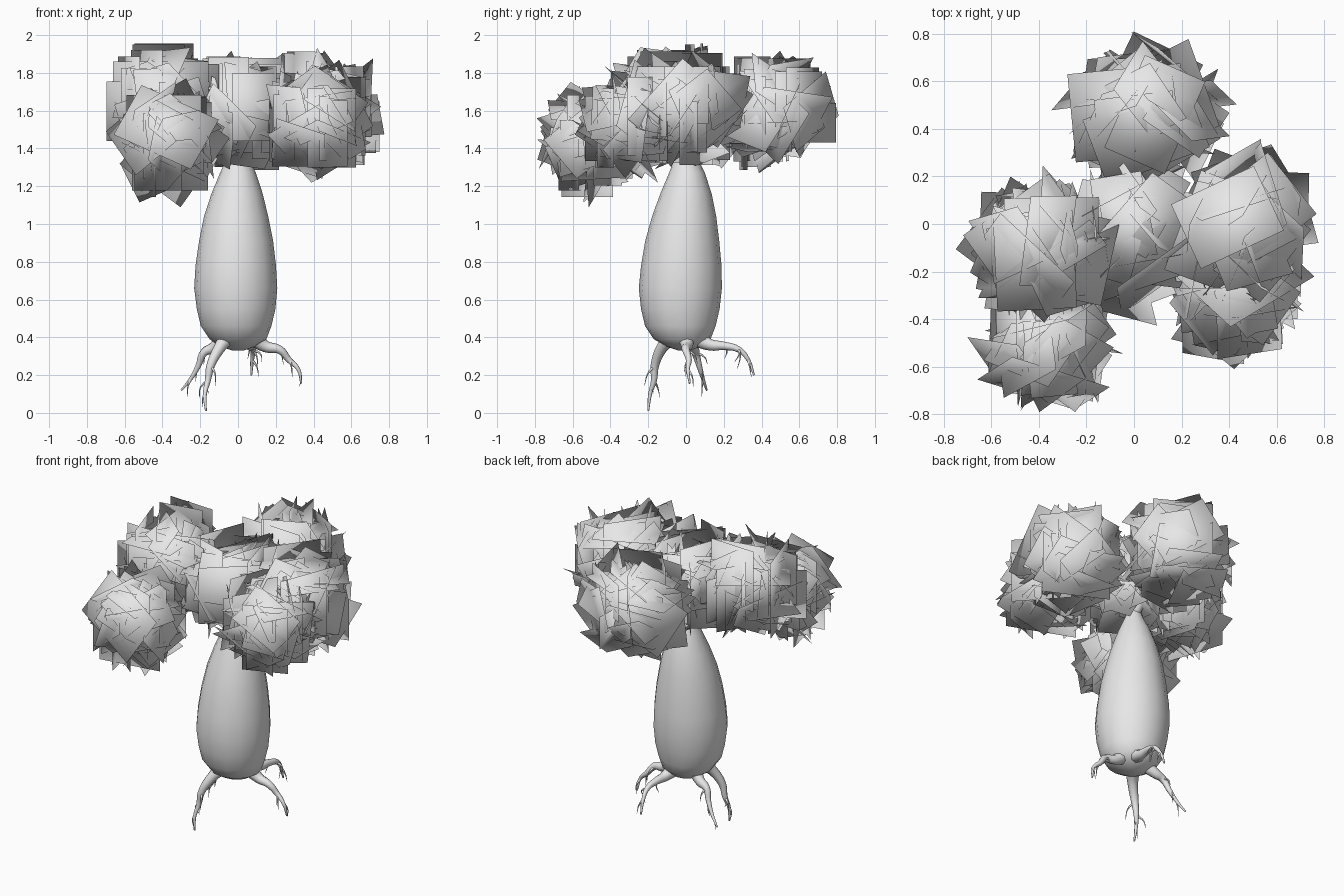
import bpy, bmesh, math, random
from mathutils import Vector, Matrix

random.seed(23)
if "Cube" in bpy.data.objects:
    bpy.data.objects.remove(bpy.data.objects["Cube"])


def material(name, value):
    mat = bpy.data.materials.new(name)
    mat.use_nodes = True
    colour = (value, value, value, 1)
    mat.diffuse_color = colour
    mat.node_tree.nodes["Principled BSDF"].inputs["Base Color"].default_value = colour
    return mat


GREY = material("light grey", 0.8)


def add_object(name, data):
    obj = bpy.data.objects.new(name, data)
    bpy.context.collection.objects.link(obj)
    data.materials.append(GREY)
    return obj


# Swollen trunk: rings of (height, radius, x shift, y shift)
RINGS = [(0.33, 0.03, 0, -0.01), (0.35, 0.09, 0, -0.01), (0.39, 0.15, 0, -0.02),
         (0.46, 0.187, -0.01, -0.03), (0.55, 0.208, -0.01, -0.03), (0.66, 0.22, -0.012, -0.03),
         (0.78, 0.213, -0.012, -0.025), (0.91, 0.196, -0.01, -0.02), (1.04, 0.17, -0.01, -0.01),
         (1.16, 0.136, -0.005, 0), (1.27, 0.095, 0, 0.005), (1.36, 0.055, 0, 0), (1.44, 0.03, 0, 0)]
SIDES = 16
bm = bmesh.new()
loops = []
for z, r, cx, cy in RINGS:
    angles = [math.tau * i / SIDES for i in range(SIDES)]
    loops.append([bm.verts.new((cx + r * math.cos(a), cy + r * math.sin(a), z)) for a in angles])
for low, high in zip(loops, loops[1:]):
    for i in range(SIDES):
        j = (i + 1) % SIDES
        bm.faces.new((low[i], low[j], high[j], high[i]))
bm.faces.new(loops[0][::-1])
bm.faces.new(loops[-1])
for f in bm.faces:
    f.smooth = True
mesh = bpy.data.meshes.new("trunk")
bm.to_mesh(mesh)
bm.free()
add_object("trunk", mesh)


# Tapered tubes for roots, rootlets and branches
def tubes(name, paths):
    curve = bpy.data.curves.new(name, "CURVE")
    curve.dimensions = "3D"
    curve.bevel_depth = 1
    curve.bevel_resolution = 2
    curve.resolution_u = 4
    for points, start, end in paths:
        spline = curve.splines.new("BEZIER")
        spline.bezier_points.add(len(points) - 1)
        for i, (bp, p) in enumerate(zip(spline.bezier_points, points)):
            bp.co = p
            bp.handle_left_type = bp.handle_right_type = "AUTO"
            bp.radius = start + (end - start) * (i / (len(points) - 1)) ** 0.6
    return add_object(name, curve)


ROOTS = {
    "front_root": [(-0.05, -0.07, 0.41), (-0.1, -0.13, 0.34), (-0.145, -0.165, 0.25),
                   (-0.16, -0.17, 0.17), (-0.175, -0.19, 0.1), (-0.17, -0.2, 0.01)],
    "right_root": [(-0.07, 0.01, 0.4), (-0.13, 0.04, 0.345), (-0.18, 0.05, 0.32),
                   (-0.21, 0.07, 0.25), (-0.25, 0.09, 0.18), (-0.3, 0.11, 0.12)],
    "left_root": [(0.08, 0, 0.4), (0.15, 0.005, 0.35), (0.22, 0.0, 0.335),
                  (0.27, 0.015, 0.28), (0.32, 0.01, 0.23), (0.335, 0.02, 0.155)],
    "back_root": [(0.04, 0.07, 0.39), (0.06, 0.13, 0.36), (0.07, 0.2, 0.355),
                  (0.08, 0.28, 0.335), (0.075, 0.33, 0.28), (0.07, 0.36, 0.2)],
}
for name, points in ROOTS.items():
    paths = [(points, 0.046, 0.005)]
    for k in (2, 3, 3, 4):
        a = Vector(points[k])
        out = Vector((points[k][0], points[k][1], 0)).normalized()
        side = Vector((-out.y, out.x, 0)) * random.uniform(-0.05, 0.05)
        drop = Vector((0, 0, -random.uniform(0.06, 0.11)))
        b = a + side + drop * 0.4 + out * 0.012
        c = a + side * 1.3 + drop + out * random.uniform(-0.01, 0.03)
        c.z = max(c.z, 0.03)
        paths.append(([a, b, c], 0.009, 0.001))
    tubes(name, paths)

# Foliage lobes: centre, radii, number of cards
LOBES = {
    "front_right_foliage": ((-0.37, -0.5, 1.45), (0.27, 0.26, 0.31), 44),
    "right_foliage": ((-0.4, -0.08, 1.64), (0.33, 0.29, 0.32), 52),
    "left_foliage": ((0.45, -0.03, 1.6), (0.31, 0.34, 0.3), 52),
    "front_left_foliage": ((0.43, -0.28, 1.54), (0.29, 0.26, 0.28), 40),
    "back_foliage": ((0.05, 0.46, 1.59), (0.32, 0.3, 0.31), 50),
    "middle_foliage": ((0.0, -0.03, 1.59), (0.31, 0.36, 0.27), 44),
}
tubes("branches", [([(0, 0, 1.38), (c[0] * 0.4, c[1] * 0.4, 1.5), c], 0.03, 0.01)
                   for c, _, _ in LOBES.values()])


# Large flat leaf cards scattered through each lobe, shaded as one soft mass
def foliage(name, centre, radii, count):
    bm = bmesh.new()
    centre = Vector(centre)
    for i in range(count):
        h = 1 - 2 * (i + 0.5) / count
        a = i * 2.39996 + random.uniform(-0.3, 0.3)
        s = math.sqrt(1 - h * h)
        d = Vector((s * math.cos(a), s * math.sin(a), h))
        kind = random.random()
        spin = random.uniform(0, math.pi)
        if abs(h) > 0.75 and kind < 0.6:
            normal = Vector((0, 0, math.copysign(1, h)))
        elif kind < 0.35:
            normal = Vector((d.x, d.y, 0)).normalized()
            spin = random.choice((0, 0, math.pi / 2))
        else:
            normal = (d + Vector([random.uniform(-0.6, 0.6) for _ in range(3)])).normalized()
        # Some cards turn sideways so that their corners break the outline
        if random.random() < 0.25:
            normal = Matrix.Rotation(math.pi / 2, 3, "Z") @ normal
        up = Vector((0, 0, 1)) if abs(normal.z) < 0.9 else Vector((0, 1, 0))
        u = up.cross(normal).normalized()
        v = normal.cross(u)
        turn = Matrix.Rotation(spin, 3, normal)
        w = random.uniform(0.18, 0.26)
        u, v = turn @ u * w, turn @ v * w * random.uniform(0.6, 0.85)
        depth = random.uniform(0.3, 0.8)
        p = centre + Vector([d[k] * radii[k] * depth for k in range(3)])
        # Keep corners close to the lobe's outline
        grow = 1.0
        limit = random.uniform(1.05, 1.28)
        for su, sv in ((-1, -1), (1, -1), (1, 1), (-1, 1)):
            q = p + u * su + v * sv - centre
            reach = math.sqrt(sum((q[k] / radii[k]) ** 2 for k in range(3)))
            grow = min(grow, limit / reach)
        p = centre + (p - centre) * grow
        u, v = u * grow, v * grow
        corners = [p - u - v, p + u - v, p + u + v, p - u + v]
        if random.random() < 0.2:
            corners.reverse()
        face = bm.faces.new([bm.verts.new(q) for q in corners])
        face.smooth = True
    mesh = bpy.data.meshes.new(name)
    bm.to_mesh(mesh)
    bm.free()
    mesh.normals_split_custom_set_from_vertices(
        [(vert.co - centre).normalized() for vert in mesh.vertices])
    add_object(name, mesh)


for name, (centre, radii, count) in LOBES.items():
    foliage(name, centre, radii, count)
